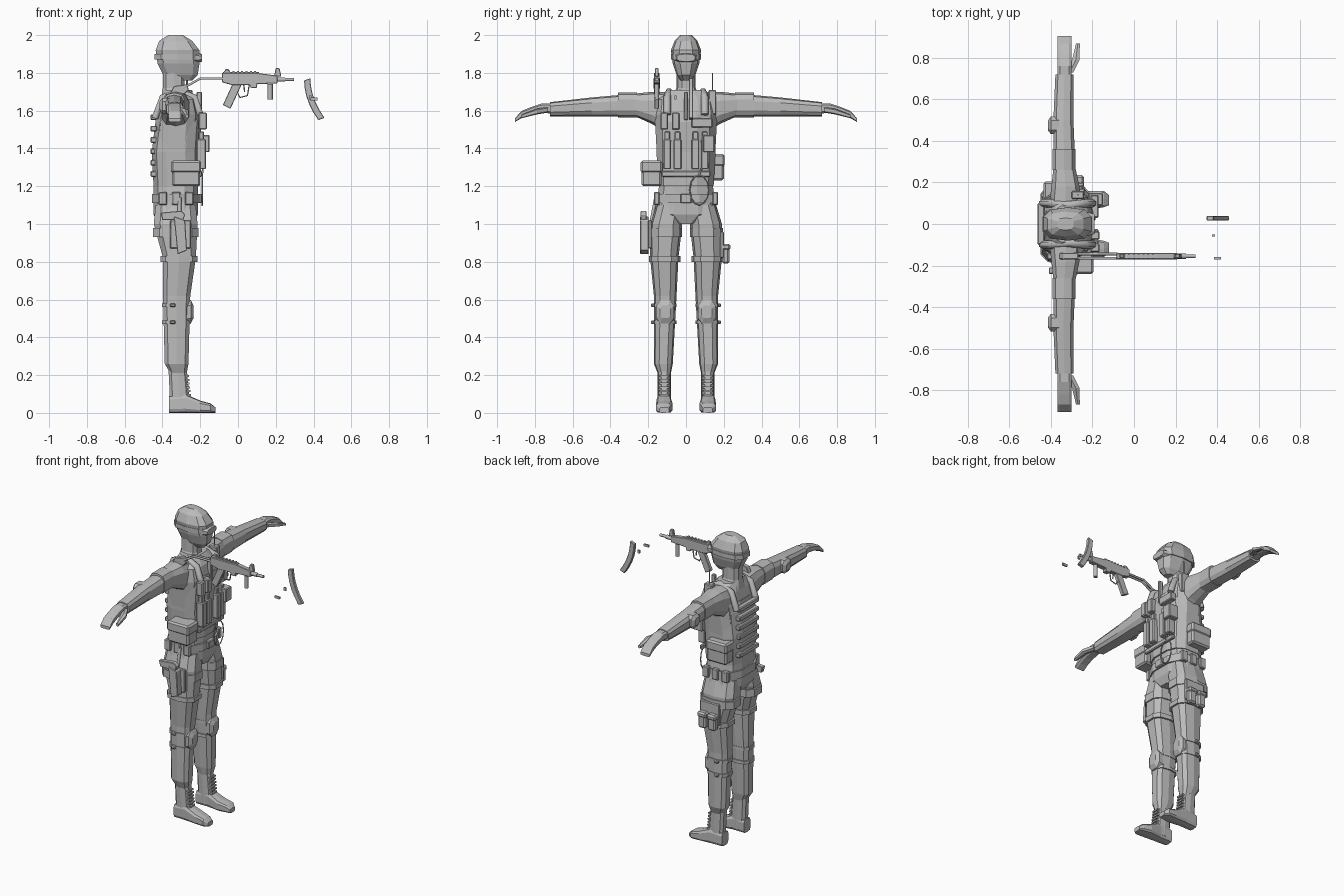
import bpy
import bmesh
from math import cos, sin, pi, copysign

cube = bpy.data.objects.get("Cube")
if cube:
    bpy.data.objects.remove(cube, do_unlink=True)

grey = bpy.data.materials.new("plain grey")
grey.use_nodes = True
tone = (.5, .5, .5, 1)
grey.diffuse_color = tone
grey.node_tree.nodes["Principled BSDF"].inputs["Base Color"].default_value = tone


def place(name, data, mirrored, bevel=0):
    """Link an object, with optional chamfer and left/right mirror."""
    data.materials.append(grey)
    obj = bpy.data.objects.new(name, data)
    bpy.context.collection.objects.link(obj)
    if bevel:
        chamfer = obj.modifiers.new("chamfer", 'BEVEL')
        chamfer.width = bevel
        chamfer.segments = 1
    if mirrored:
        mirror = obj.modifiers.new("mirror", 'MIRROR')
        mirror.use_axis = (False, True, False)


def finish(name, bm, mirrored=False, bevel=0):
    """Turn a bmesh into a placed object."""
    bmesh.ops.recalc_face_normals(bm, faces=bm.faces)
    mesh = bpy.data.meshes.new(name)
    bm.to_mesh(mesh)
    bm.free()
    place(name, mesh, mirrored, bevel)


def loft(name, axis, sections, sides=10, power=.7, mirrored=False):
    """Skin rounded rings; each section is (position, u range, v range)."""
    bm = bmesh.new()
    rings = []
    for along, (u_min, u_max), (v_min, v_max) in sections:
        ring = []
        for i in range(sides):
            angle = 2 * pi * (i + .5) / sides
            c, s = cos(angle), sin(angle)
            across = copysign(abs(c) ** power, c)
            upward = copysign(abs(s) ** power, s)
            u = (u_min + u_max + (u_max - u_min) * across) / 2
            v = (v_min + v_max + (v_max - v_min) * upward) / 2
            point = {"x": (along, u, v), "y": (u, along, v), "z": (u, v, along)}[axis]
            ring.append(bm.verts.new(point))
        rings.append(ring)
    for low, high in zip(rings, rings[1:]):
        for i in range(sides):
            j = (i + 1) % sides
            bm.faces.new((low[i], low[j], high[j], high[i]))
    bm.faces.new(rings[0])
    bm.faces.new(rings[-1])
    finish(name, bm, mirrored)


def band(name, x, y, z, mirrored=False):
    """Straight strap wrapped around an upright part."""
    loft(name, "z", [(height, x, y) for height in z], mirrored=mirrored)


def box(name, x, y, z, bevel=.005, mirrored=False):
    bm = bmesh.new()
    bmesh.ops.create_cube(bm, size=1)
    for vert in bm.verts:
        for k, (low, high) in enumerate((x, y, z)):
            vert.co[k] = low if vert.co[k] < 0 else high
    finish(name, bm, mirrored, bevel)


def pouch(name, x, y, z, flap=.06):
    """Soft bag with a slightly wider lid over its top."""
    box(name, x, y, z, bevel=.01)
    lip = .005
    box(name + "_flap", (x[0] - lip, x[1] + lip), (y[0] - lip, y[1] + lip),
        (z[1] - flap, z[1] + lip), bevel=.01)


def plate(name, outline, y, thick):
    """Side outline in x and z, given thickness across y."""
    bm = bmesh.new()
    face = bm.faces.new([bm.verts.new((x, y - thick / 2, z)) for x, z in outline])
    grown = bmesh.ops.extrude_face_region(bm, geom=[face])["geom"]
    verts = [item for item in grown if isinstance(item, bmesh.types.BMVert)]
    bmesh.ops.translate(bm, vec=(0, thick, 0), verts=verts)
    finish(name, bm, bevel=.003)


def tube(name, points, radius, closed=False, mirrored=False):
    curve = bpy.data.curves.new(name, 'CURVE')
    curve.dimensions = '3D'
    curve.bevel_depth = radius
    curve.bevel_resolution = 1
    curve.use_fill_caps = True
    line = curve.splines.new('POLY')
    line.points.add(len(points) - 1)
    for point, position in zip(line.points, points):
        point.co = (*position, 1)
    line.use_cyclic_u = closed
    place(name, curve, mirrored)


def even(half):
    return (-half, half)


# Head, neck and goggles
loft("head", "z", [(1.76, (-.36, -.24), even(.03)), (1.79, (-.4, -.21), even(.05)),
                   (1.85, (-.43, -.2), even(.07)), (1.92, (-.44, -.2), even(.08)),
                   (1.97, (-.42, -.24), even(.06)), (2, (-.37, -.29), even(.03))])
loft("neck", "z", [(1.66, (-.41, -.27), even(.08)), (1.72, (-.4, -.28), even(.05)),
                   (1.8, (-.4, -.28), even(.05))])
loft("goggles", "x", [(-.23, even(.06), (1.85, 1.91)), (-.19, even(.05), (1.86, 1.9))])
band("goggle_strap", x=(-.445, -.2), y=even(.08), z=(1.87, 1.9))

# Torso with vest and belt
loft("torso", "z", [(1, (-.42, -.23), even(.06)), (1.05, (-.45, -.21), even(.17)),
                    (1.24, (-.45, -.21), even(.14)), (1.4, (-.45, -.21), even(.16)),
                    (1.58, (-.43, -.2), even(.17)), (1.66, (-.41, -.22), even(.16)),
                    (1.71, (-.39, -.26), even(.09))], sides=12)
loft("vest", "z", [(1.2, (-.45, -.2), even(.15)), (1.38, (-.46, -.2), even(.16)),
                   (1.54, (-.44, -.19), even(.16)), (1.6, (-.43, -.2), even(.13))], sides=12)
band("belt", x=(-.46, -.2), y=even(.165), z=(1.11, 1.16))
box("belt_buckle", x=(-.22, -.19), y=even(.03), z=(1.11, 1.16))
for row in range(6):
    base = 1.25 + row * .06
    box("back_webbing", x=(-.464, -.43), y=even(.1), z=(base, base + .03))
tube("shoulder_strap", [(-.2, .1, 1.58), (-.23, .1, 1.67), (-.31, .09, 1.7),
                        (-.4, .1, 1.67), (-.44, .1, 1.56)], radius=.02, mirrored=True)

# Arms, sleeves, hands
loft("arm", "y", [(.1, (-.41, -.25), (1.48, 1.7)), (.18, (-.4, -.26), (1.53, 1.7)),
                  (.27, (-.39, -.28), (1.57, 1.69)), (.5, (-.39, -.29), (1.57, 1.67)),
                  (.72, (-.38, -.29), (1.57, 1.645))], mirrored=True)
loft("sleeve_band", "y", [(end, (-.395, -.28), (1.565, 1.695)) for end in (.26, .36)], mirrored=True)
loft("elbow_pad", "x", [(-.415, (.45, .5), (1.6, 1.65)), (-.4, (.43, .52), (1.58, 1.67)),
                        (-.36, (.43, .52), (1.58, 1.67))], sides=8, mirrored=True)
loft("hand", "y", [(.7, (-.37, -.3), (1.58, 1.64)), (.76, (-.37, -.3), (1.59, 1.64)),
                   (.82, (-.37, -.3), (1.58, 1.62)), (.87, (-.37, -.3), (1.56, 1.6)),
                   (.905, (-.37, -.3), (1.54, 1.56))], sides=8, power=.5, mirrored=True)
loft("thumb", "y", [(.73, (-.33, -.29), (1.59, 1.62)), (.79, (-.3, -.26), (1.58, 1.61)),
                    (.87, (-.28, -.26), (1.56, 1.58))], sides=6, mirrored=True)

# Legs
loft("leg", "z", [(1.1, (-.44, -.22), (.01, .16)), (1, (-.45, -.21), (.02, .19)),
                  (.82, (-.4, -.22), (.04, .19)), (.62, (-.4, -.25), (.05, .17)),
                  (.26, (-.39, -.26), (.07, .17)), (.21, (-.36, -.27), (.08, .15))], mirrored=True)
band("thigh_strap", x=(-.455, -.205), y=(.02, .195), z=(.93, .98), mirrored=True)
band("thigh_hem", x=(-.415, -.21), y=(.03, .195), z=(.8, .83), mirrored=True)
loft("knee_pad", "x", [(-.29, (.06, .16), (.46, .6)), (-.25, (.06, .16), (.47, .6)),
                       (-.235, (.08, .14), (.5, .57))], sides=8, mirrored=True)
for base in (.47, .56):
    strap = (base, base + .02)
    band("knee_strap", x=(-.405, -.25), y=(.05, .175), z=strap, mirrored=True)
    box("knee_buckle", x=(-.36, -.33), y=(.16, .185), z=strap, mirrored=True)

# Boots with laces
loft("boot_shaft", "z", [(.24, (-.37, -.27), (.08, .15)), (.02, (-.36, -.25), (.08, .15))],
     mirrored=True)
loft("boot_foot", "x", [(-.365, (.08, .15), (0, .09)), (-.28, (.08, .155), (0, .1)),
                        (-.2, (.07, .16), (0, .065)), (-.145, (.08, .16), (0, .05)),
                        (-.12, (.09, .14), (0, .03))], power=.5, mirrored=True)
for row in range(6):
    base = .09 + row * .02
    box("boot_lace", x=(-.29, -.25 - row * .002), y=(.09, .14), z=(base, base + .01),
        bevel=0, mirrored=True)

# Chest magazines and pouches
for side in (-.1, -.045, .05, .1):
    box("magazine_pouch", x=(-.22, -.17), y=(side - .02, side + .02), z=(1.29, 1.45))
    box("chest_magazine", x=(-.21, -.18), y=(side - .015, side + .015), z=(1.44, 1.49))
for side in (-.115, -.055):
    box("chest_pouch", x=(-.21, -.165), y=(side - .02, side + .02), z=(1.5, 1.59))
box("admin_pouch", x=(-.21, -.17), y=(.03, .14), z=(1.51, 1.56))
box("utility_pouch", x=(-.22, -.15), y=(.09, .15), z=(1.38, 1.47))
box("chest_webbing", x=(-.21, -.19), y=even(.13), z=(1.25, 1.28))
box("chest_zip", x=(-.22, -.19), y=even(.01), z=(1.55, 1.7))

# Radio, hose, side pouches
box("radio", x=(-.3, -.24), y=(.12, .16), z=(1.58, 1.71))
tube("antenna", [(-.27, .14, height) for height in (1.7, 1.8)], radius=.004)
loop = [2 * pi * step / 12 for step in range(12)]
tube("hose", [(-.19, .07 + .05 * sin(turn), 1.18 + .08 * cos(turn)) for turn in loop],
     radius=.004, closed=True)
tube("hose_tail", [(-.19, .07, 1.26), (-.18, .1, 1.34)], radius=.005)
pouch("right_side_pouch", x=(-.35, -.2), y=(-.235, -.13), z=(1.2, 1.33))
pouch("left_side_pouch", x=(-.43, -.29), y=(.12, .2), z=(1.23, 1.365))
for back in (-.42, -.35, -.28):
    box("belt_pouch", x=(back, back + .045), y=(.14, .17), z=(1.1, 1.17), mirrored=True)

# Holster with sidearm on the right thigh
box("holster_panel", x=(-.36, -.25), y=(-.2, -.18), z=(.87, 1.02))
plate("holster", [(-.34, 1.04), (-.28, 1.02), (-.27, .86), (-.32, .84)], y=-.22, thick=.045)
plate("sidearm_grip", [(-.41, 1.06), (-.4, 1.02), (-.29, 1.02), (-.28, 1.05), (-.3, 1.07)],
      y=-.225, thick=.03)
tube("holster_hanger", [(-.31, -.19, .98), (-.31, -.16, 1.14)], radius=.01)

# Double pouch on the left thigh
box("thigh_panel", x=(-.38, -.24), y=(.18, .2), z=(.82, .96))
for back in (-.37, -.3):
    pouch("thigh_pouch", x=(back, back + .055), y=(.19, .23), z=(.79, .89), flap=.03)

# Submachine gun beside the right shoulder
gun = -.155
slim = (gun - .01, gun + .01)
plate("gun_receiver", [(-.085, 1.8), (-.085, 1.75), (-.03, 1.735), (.06, 1.735), (.07, 1.72),
                       (.1, 1.72), (.1, 1.74), (.21, 1.745), (.21, 1.785), (.1, 1.8)],
      y=gun, thick=.03)
plate("gun_grip", [(-.03, 1.74), (.02, 1.74), (-.04, 1.61), (-.08, 1.63)], y=gun, thick=.025)
tube("trigger_guard", [(0, gun, 1.69), (.01, gun, 1.67), (.05, gun, 1.68), (.06, gun, 1.74)],
     radius=.004)
tube("trigger", [(.03, gun, 1.74), (.035, gun, 1.7)], radius=.004)
box("gun_rail", x=(-.08, .11), y=slim, z=(1.79, 1.805), bevel=0)
for tooth in range(8):
    back = -.075 + tooth * .023
    box("rail_tooth", x=(back, back + .01), y=slim, z=(1.8, 1.81), bevel=0)
box("rear_sight", x=(-.07, -.045), y=slim, z=(1.8, 1.82))
plate("front_sight", [(.19, 1.78), (.2, 1.825), (.22, 1.825), (.23, 1.78)], y=gun, thick=.02)
for name, reach, radius in (("gun_barrel", .25, .013), ("gun_muzzle", .296, .009)):
    tube(name, [(.2, gun, 1.765), (reach, gun, 1.765)], radius)
tube("front_grip", [(.17, gun, 1.74), (.17, gun, 1.66)], radius=.014)
for side in slim:
    tube("stock_rod", [(-.08, side, 1.77), (-.2, side, 1.77), (-.29, side, 1.72)], radius=.007)
plate("stock_butt", [(-.36, 1.69), (-.34, 1.73), (-.27, 1.74), (-.26, 1.71), (-.3, 1.67)],
      y=gun, thick=.03)

# Separate curved magazine with small loose pieces
steps = [step / 5 for step in range(6)]
rear = [(.35 + .075 * t * t, 1.76 - .21 * t) for t in steps]
front = [(x + .033, z + .012) for x, z in reversed(rear)]
plate("loose_magazine", rear + front, y=.027, thick=.022)
box("loose_trigger", x=(.375, .39), y=(-.06, -.05), z=(1.66, 1.68), bevel=0)
box("loose_bolt", x=(.385, .42), y=(-.17, -.16), z=(1.655, 1.67), bevel=0)
